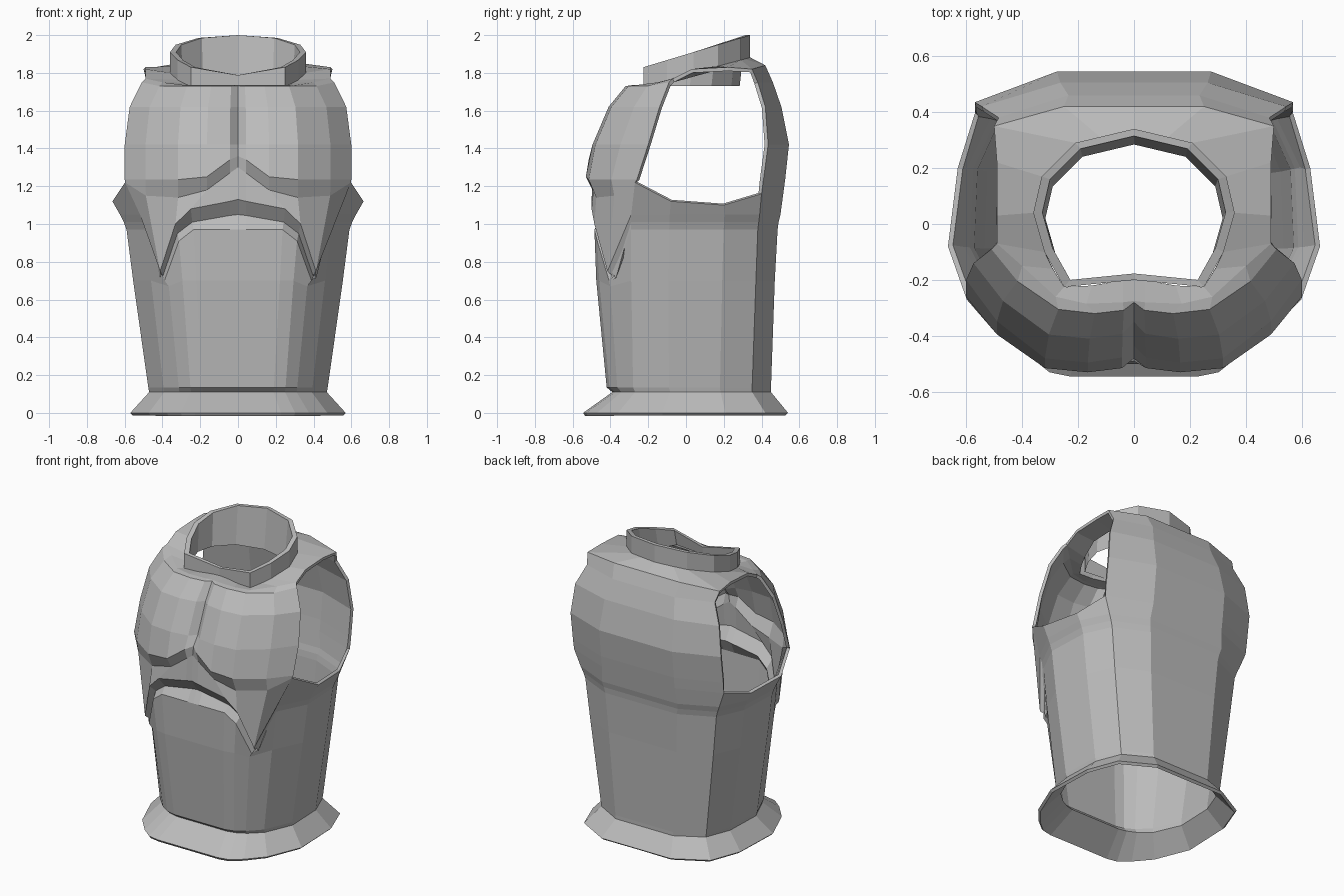
import bpy

if "Cube" in bpy.data.objects:
    bpy.data.objects.remove(bpy.data.objects["Cube"])

grey = bpy.data.materials.new("plain grey")
grey.use_nodes = True
colour = (0.5, 0.5, 0.5, 1)
grey.diffuse_color = colour
grey.node_tree.nodes["Principled BSDF"].inputs["Base Color"].default_value = colour


def lerp(a, b, t):
    return a + (b - a) * t


def full_ring(half):
    """Mirror a half ring that runs from the front centre to the back centre."""
    return half + [(-x, y, z) for x, y, z in half[-2:0:-1]]


def loft(name, halves, skip=lambda row, col: False):
    """Skin a stack of half rings, leaving out the faces chosen by skip."""
    rings = [full_ring(h) for h in halves]
    n, last = len(rings[0]), len(halves[0]) - 1
    verts = [p for ring in rings for p in ring]
    faces = []
    for r in range(len(rings) - 1):
        for i in range(n):
            col = i if i < last else n - 1 - i
            if not skip(r, col):
                j = (i + 1) % n
                faces.append((r * n + i, r * n + j, (r + 1) * n + j, (r + 1) * n + i))
    mesh = bpy.data.meshes.new(name)
    mesh.from_pydata(verts, [], faces)
    mesh.materials.append(grey)
    obj = bpy.data.objects.new(name, mesh)
    bpy.context.collection.objects.link(obj)
    # drop corners left loose inside the openings
    used = {v for f in faces for v in f}
    if len(used) < len(verts):
        bpy.context.view_layer.objects.active = obj
        obj.select_set(True)
        bpy.ops.object.mode_set(mode='EDIT')
        bpy.ops.mesh.select_all(action='SELECT')
        bpy.ops.mesh.delete_loose()
        bpy.ops.object.mode_set(mode='OBJECT')
    return obj


# Column widths as fractions of the half width, front centre to back centre
WAIST = (0, .07, .4, .53, .66, .83, 1, .98, .84, .46, 0)
CHEST = (0, .07, .27, .52, .8, .98, 1, .98, .93, .45, 0)


def section(z, width, front, side, rear, back, chest=False, heights=(), cleft=0.0):
    """Half cross-section; heights overrides z for the first columns."""
    shape = CHEST if chest else WAIST
    ys = [front + cleft, front + cleft * .3, front, front + .015,
          lerp(front, side, .5 if chest else .4), side,
          lerp(side, rear, .3), lerp(side, rear, .73), rear, back, back]
    zs = list(heights) + [z] * (len(shape) - len(heights))
    return [(f * width, y, h) for f, y, h in zip(shape, ys, zs)]


# Waist skirt and abdomen, with an arched groove under the ribs
rows = [
    section(0, .57, -.545, -.36, .42, .54),
    section(.11, .47, -.39, -.27, .35, .45),
    section(.135, .475, -.42, -.28, .35, .45),
    section(.7, .555, -.475, -.29, .37, .47, heights=(.7, .7, .7, .7, .67)),
    section(.97, .59, -.485, -.29, .38, .485, heights=(.97, .97, .97, .91, .7)),
    section(1.01, .605, -.445, -.29, .385, .49, heights=(1.05, 1.045, 1.01, .95, .72)),
    section(1.05, .625, -.5, -.29, .39, .5, heights=(1.13, 1.12, 1.08, 1.0, .75)),
]

# Underside of the chest plates, flaring out below the arm openings
under = section(1.16, .61, -.49, -.27, .4, .515, True,
                (1.3, 1.27, 1.18, 1.14, 1.15, 1.22))
under[6], under[7] = (.665, -.08, 1.12), (.63, .2, 1.1)
rows.append(under)

# Chest and upper back
rows += [
    section(1.235, .612, -.53, -.26, .41, .525, True, (1.36, 1.34, 1.25), .05),
    section(1.42, .612, -.495, -.2, .435, .545, True, cleft=.06),
    section(1.62, .585, -.41, -.14, .42, .505, True, cleft=.06),
    section(1.75, .52, -.32, -.09, .38, .46, True, (1.73,) * 5, cleft=.04),
]

# Shoulder yoke and neckline
rows.append([(0, -.275, 1.735), (.04, -.28, 1.735), (.17, -.285, 1.735), (.28, -.26, 1.735),
             (.4, -.15, 1.75), (.49, -.07, 1.77), (.49, .03, 1.82), (.49, .22, 1.83),
             (.5, .35, 1.82), (.25, .42, 1.84), (0, .42, 1.84)])
neckline = [(0, -.2), (.04, -.2), (.15, -.22), (.25, -.225), (.29, -.16), (.32, -.1),
            (.36, .04), (.33, .17), (.21, .29), (.12, .31), (0, .34)]
rows.append([(x, y, 1.79 + .27 * y) for x, y in neckline])

# Torso shell with the arm openings left out
hole_start = rows.index(under)
torso = loft("torso_shell", rows,
             lambda r, c: hole_start <= r < hole_start + 5 and 5 <= c < 8)
thick = torso.modifiers.new("thickness", 'SOLIDIFY')
thick.thickness = .02
thick.offset = -1

# Slanted collar band with a dip at the front
outer = [(0, -.2), (.25, -.225), (.32, -.1), (.36, .04), (.33, .17), (.21, .29), (0, .34)]


def collar_ring(scale, shift, base, slope, dip=0.0):
    return [(x * scale, y * scale + shift, base + slope * y - (dip if x == 0 and y < 0 else 0))
            for x, y in outer]


loft("collar", [collar_ring(1, 0, 1.785, .27),
                collar_ring(1, 0, 1.898, .3, .05),
                collar_ring(.91, .005, 1.898, .3, .05),
                collar_ring(.88, -.015, 1.73, 0)])
